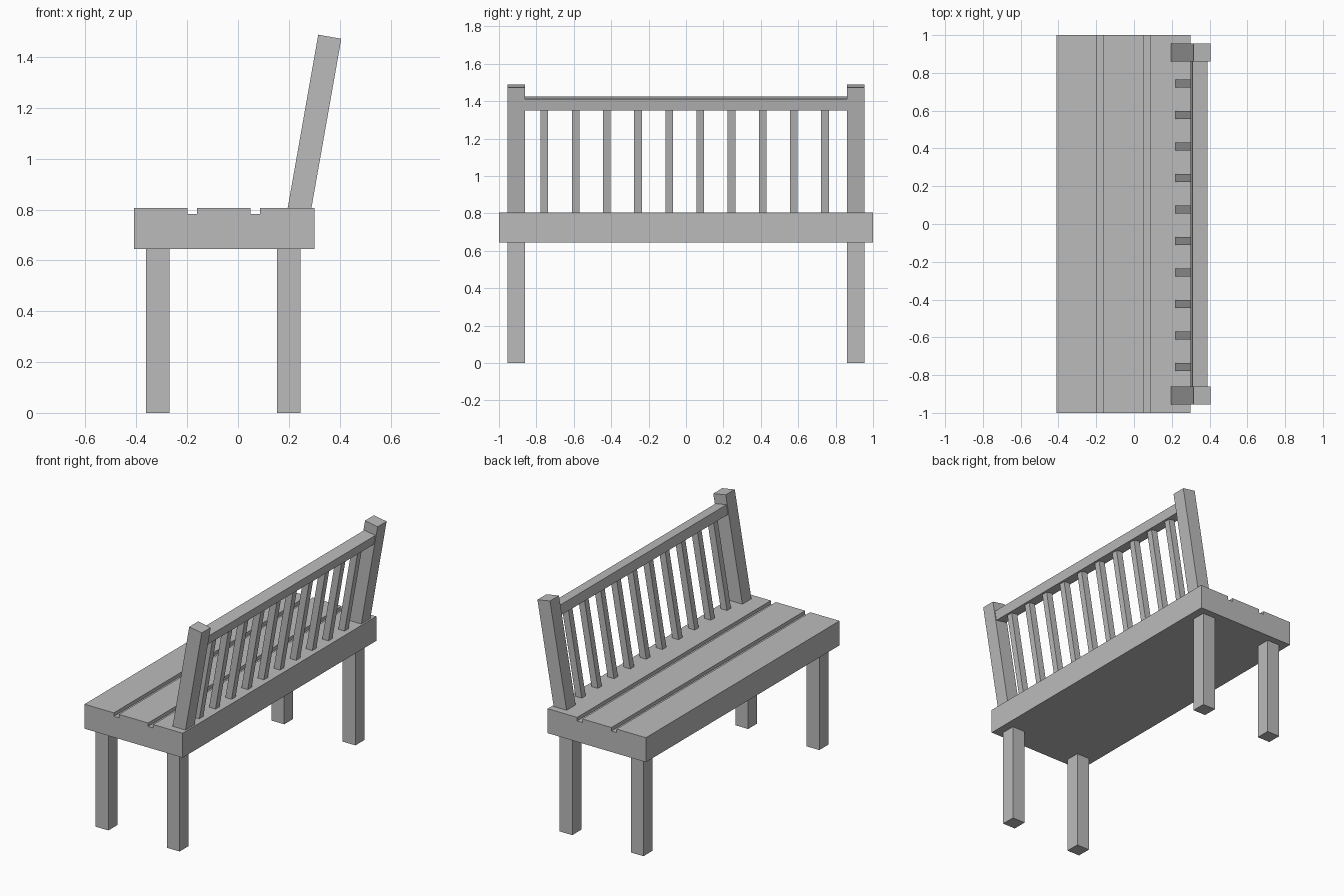
import bpy, bmesh
from math import radians
from mathutils import Matrix, Vector

cube = bpy.data.objects.get("Cube")
if cube:
    bpy.data.objects.remove(cube, do_unlink=True)

grey = bpy.data.materials.new("plain_grey")
grey.use_nodes = True
grey.diffuse_color = (0.5, 0.5, 0.5, 1)
grey.node_tree.nodes["Principled BSDF"].inputs["Base Color"].default_value = (0.5, 0.5, 0.5, 1)

SEAT_BOTTOM, SEAT_TOP, GROOVE_FLOOR = 0.645, 0.805, 0.782
POST_Y = 0.908
LEAN = Matrix.Rotation(radians(10), 4, 'Y')
# Frame of the leaning backrest: origin on the seat, local z up the posts
BACK = Matrix.Translation((0.242, 0, SEAT_TOP)) @ LEAN


def finish(name, bm):
    bmesh.ops.recalc_face_normals(bm, faces=bm.faces)
    mesh = bpy.data.meshes.new(name)
    bm.to_mesh(mesh)
    bm.free()
    mesh.materials.append(grey)
    obj = bpy.data.objects.new(name, mesh)
    bpy.context.collection.objects.link(obj)
    return obj


def box(name, size, centre, frame=Matrix()):
    bm = bmesh.new()
    bmesh.ops.create_cube(bm, size=1, matrix=Matrix.Translation(centre) @ Matrix.Diagonal((*size, 1)))
    obj = finish(name, bm)
    obj.matrix_world = frame
    return obj


# Seat: a grooved profile swept along the bench
profile = [(-0.41, SEAT_BOTTOM), (-0.41, SEAT_TOP)]
for start, end in ((-0.198, -0.161), (0.05, 0.087)):
    profile += [(start, SEAT_TOP), (start, GROOVE_FLOOR), (end, GROOVE_FLOOR), (end, SEAT_TOP)]
profile += [(0.30, SEAT_TOP), (0.30, SEAT_BOTTOM)]
bm = bmesh.new()
face = bm.faces.new([bm.verts.new((x, -1, z)) for x, z in profile])
swept = bmesh.ops.extrude_face_region(bm, geom=[face])["geom"]
bmesh.ops.translate(bm, vec=Vector((0, 2, 0)), verts=[v for v in swept if isinstance(v, bmesh.types.BMVert)])
finish("seat", bm)

# Legs and leaning back posts at both ends
for end, side in (("near", -1), ("far", 1)):
    for row, x in (("front", -0.315), ("rear", 0.2)):
        box(f"{row}_leg_{end}", (0.092, 0.093, SEAT_BOTTOM), (x, side * POST_Y, SEAT_BOTTOM / 2))
    box(f"back_post_{end}", (0.092, 0.093, 0.705), (0, side * POST_Y, 0.3325), BACK)

# Top rail between the posts
box("back_rail", (0.08, 1.74, 0.062), (0, 0, 0.591), BACK)

# Slender balusters between seat and rail
for i in range(10):
    box(f"baluster_{i + 1}", (0.045, 0.041, 0.59), (0, -0.757 + i * 0.1667, 0.28), BACK)
